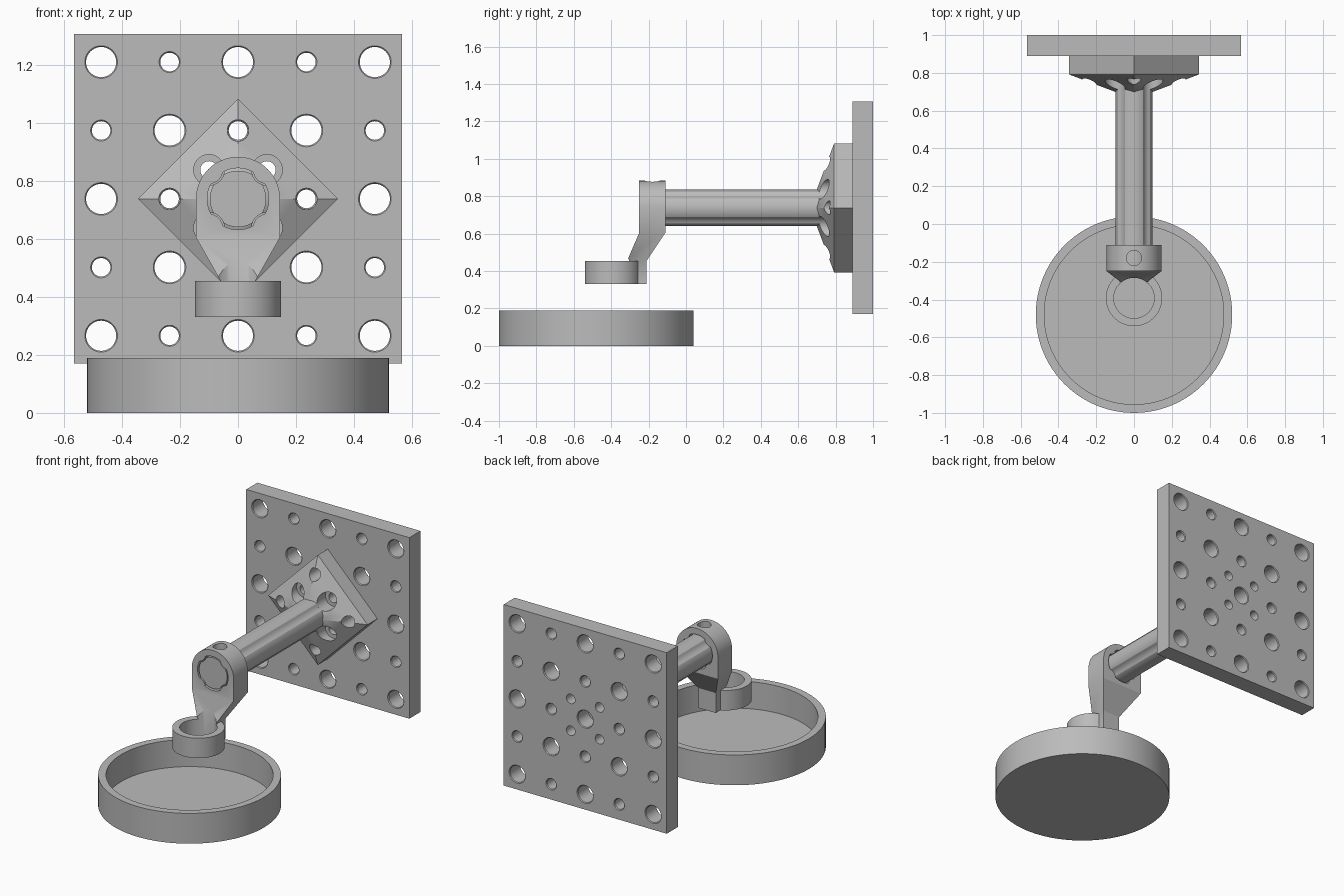
import bpy, bmesh
from math import sin, cos, pi, sqrt, radians
from mathutils import Matrix

if "Cube" in bpy.data.objects:
    bpy.data.objects.remove(bpy.data.objects["Cube"])

grey = bpy.data.materials.new("plain grey")
grey.use_nodes = True
colour = (0.5, 0.5, 0.5, 1)
grey.diffuse_color = colour
grey.node_tree.nodes["Principled BSDF"].inputs["Base Color"].default_value = colour

MID = 0.738          # height of the plate centre and arm axis
GRID = 0.236         # plate hole spacing
BOLT = 0.1           # offset of the mounting bolts and arm flutes
Y_AXIS = Matrix.Rotation(radians(-90), 4, "X")


def make(name, bm):
    bmesh.ops.recalc_face_normals(bm, faces=bm.faces)
    mesh = bpy.data.meshes.new(name)
    bm.to_mesh(mesh)
    bm.free()
    mesh.materials.append(grey)
    ob = bpy.data.objects.new(name, mesh)
    bpy.context.collection.objects.link(ob)
    return ob


def loft(bm, rings):
    """Skin equal-length loops of points and cap both ends."""
    loops = [[bm.verts.new(p) for p in ring] for ring in rings]
    n = len(loops[0])
    for a, b in zip(loops, loops[1:]):
        for i in range(n):
            j = (i + 1) % n
            bm.faces.new((a[i], a[j], b[j], b[i]))
    bm.faces.new(loops[0][::-1])
    bm.faces.new(loops[-1])


def lathe(bm, profile, place, n=40):
    """Turn (radius, height) points around local z, then place."""
    loft(bm, [[place @ Matrix.Translation((r * cos(t), r * sin(t), h)).translation
               for t in (2 * pi * i / n for i in range(n))] for r, h in profile])


def along_y(x, z):
    return Matrix.Translation((x, 0, z)) @ Y_AXIS


def boolean(ob, other, operation):
    mod = ob.modifiers.new(operation, "BOOLEAN")
    mod.operation, mod.object, mod.solver = operation, other, "EXACT"
    bpy.context.view_layer.objects.active = ob
    bpy.ops.object.modifier_apply(modifier=mod.name)
    bpy.data.objects.remove(other)


def smooth(ob):
    bpy.ops.object.select_all(action="DESELECT")
    ob.select_set(True)
    bpy.context.view_layer.objects.active = ob
    bpy.ops.object.shade_smooth_by_angle(angle=radians(30))


def box_ring(x, y0, y1, z):
    return [(-x, y0, z), (x, y0, z), (x, y1, z), (-x, y1, z)]


def fluted(radius, flute, y0, y1, n=144):
    """Round bar along y with four hollow flutes on its diagonals."""
    d, ring = BOLT * sqrt(2), []
    for i in range(n):
        t = 2 * pi * i / n
        off = (t % (pi / 2)) - pi / 4
        gap = flute ** 2 - (d * sin(off)) ** 2
        r = min(radius, d * cos(off) - sqrt(gap)) if gap > 0 else radius
        ring.append((r * cos(t), MID + r * sin(t)))
    bm = bmesh.new()
    loft(bm, [[(x, y, z) for x, z in ring] for y in (y0, y1)])
    return bm


bolts = [(x, z) for x in (-BOLT, BOLT) for z in (-BOLT, BOLT)]

# Back plate with alternating large and small countersunk holes
bm = bmesh.new()
loft(bm, [box_ring(0.566, 0.89, 1.0, z) for z in (0.17, 1.306)])
plate = make("back_plate", bm)
bm = bmesh.new()
for i in range(-2, 3):
    for j in range(-2, 3):
        r = 0.037 if (i + j) % 2 else 0.057
        lathe(bm, [(r + 0.001, 0.888), (r - 0.005, 0.895), (r - 0.005, 0.995), (r + 0.001, 1.002)],
              along_y(i * GRID, MID + j * GRID))
for x, z in bolts:
    lathe(bm, [(0.03, 0.88), (0.03, 1.01)], along_y(x, MID + z))
boolean(plate, make("plate_holes", bm), "DIFFERENCE")
smooth(plate)

# Diamond mount: square base tapering to the arm, drilled for bolts
bm = bmesh.new()
loft(bm, [[(s * cos(k * pi / 2), y, MID + s * sin(k * pi / 2)) for k in range(4)]
          for s, y in ((0.345, 0.89), (0.345, 0.792), (0.1, 0.7))])
mount = make("diamond_mount", bm)
bm = bmesh.new()
for x, z in bolts:
    lathe(bm, [(0.053, 0.6), (0.053, 0.8), (0.03, 0.8), (0.03, 0.92)], along_y(x, MID + z))
for k in range(4):
    lathe(bm, [(0.037, 0.6), (0.037, 0.92)],
          along_y(GRID * cos(k * pi / 2), MID + GRID * sin(k * pi / 2)))
boolean(mount, make("mount_holes", bm), "DIFFERENCE")
smooth(mount)

# Fluted arm
smooth(make("fluted_arm", fluted(0.097, 0.053, -0.247, 0.75)))

# Arched clamp, leaning neck and small holding ring, joined together
RING_Y = -0.392
bm = bmesh.new()
arch = [(0.145 * cos(pi * i / 32), MID + 0.145 * sin(pi * i / 32)) for i in range(33)]
arch += [(-0.145, 0.605), (0.145, 0.605)]
loft(bm, [[(x, y, z) for x, z in arch] for y in (-0.25, -0.11)])
clamp = make("clamp_and_ring", bm)

bm = bmesh.new()
loft(bm, [box_ring(0.06, -0.315, -0.21, 0.33), box_ring(0.06, -0.315, -0.21, 0.455),
          box_ring(0.145, -0.25, -0.11, 0.605)])
boolean(clamp, make("neck", bm), "UNION")

bm = bmesh.new()
ring_place = Matrix.Translation((0, RING_Y, 0))
lathe(bm, [(0.149, 0.33), (0.149, 0.455)], ring_place, 64)
boolean(clamp, make("ring", bm), "UNION")

bm = bmesh.new()
lathe(bm, [(0.107, 0.3), (0.107, 0.6)], ring_place, 64)
boolean(clamp, make("ring_hole", bm), "DIFFERENCE")
boolean(clamp, make("arm_socket", fluted(0.106, 0.048, -0.3, 0.0)), "DIFFERENCE")
bm = bmesh.new()
lathe(bm, [(0.04, MID), (0.04, 0.95)], Matrix.Translation((0, -0.18, 0)))
boolean(clamp, make("set_screw_hole", bm), "DIFFERENCE")
smooth(clamp)

# Round catch dish
bm = bmesh.new()
lathe(bm, [(0.52, 0), (0.52, 0.19), (0.475, 0.19), (0.475, 0.02)],
      Matrix.Translation((0, -0.48, 0)), 96)
smooth(make("catch_dish", bm))
